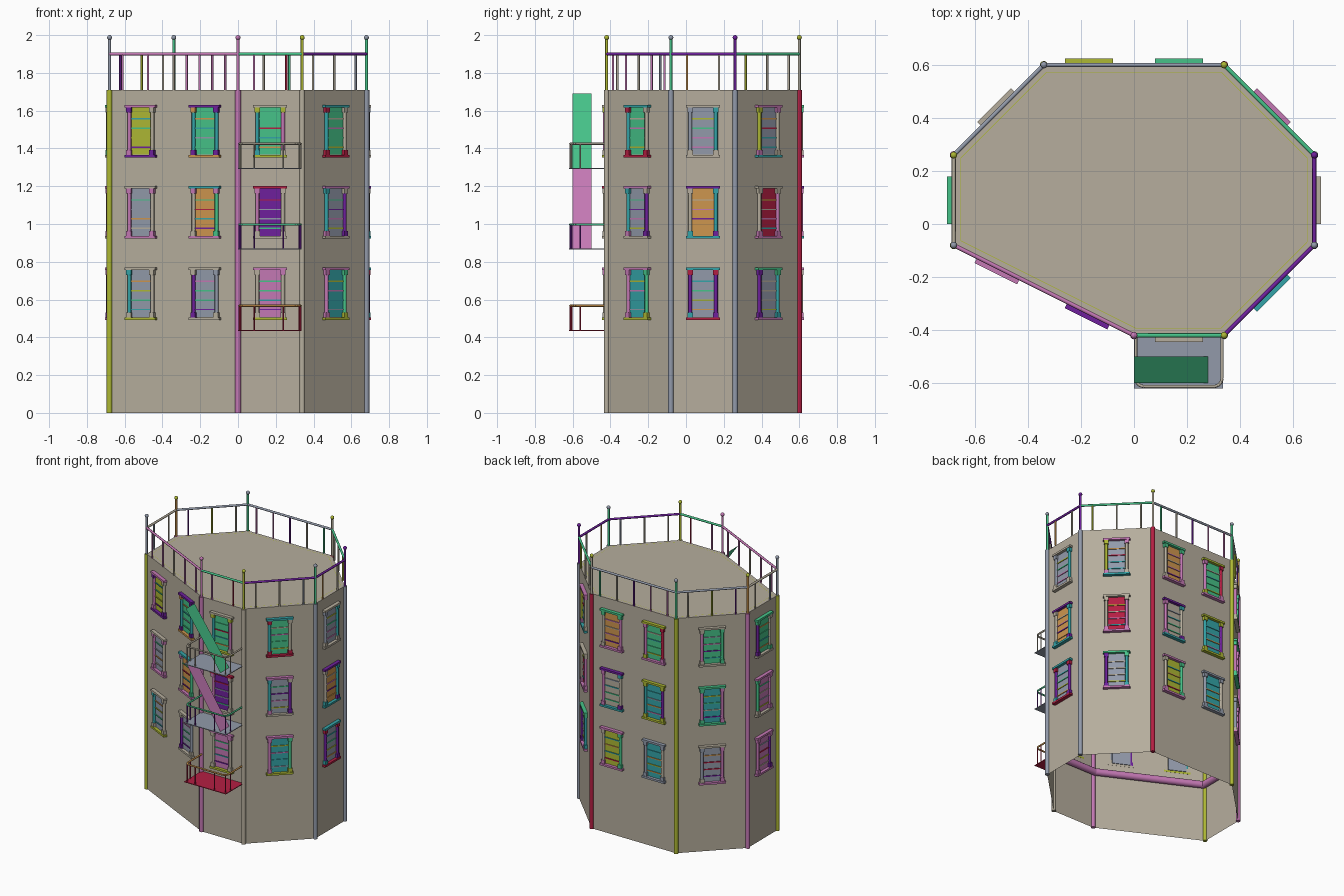
import bpy, bmesh, math, random
from mathutils import Matrix, Vector

random.seed(4)
if "Cube" in bpy.data.objects:
    bpy.data.objects.remove(bpy.data.objects["Cube"])


def linear(c):
    c /= 255
    return c / 12.92 if c < 0.04 else ((c + 0.055) / 1.055) ** 2.4


# Palette: one letter per colour
PALETTE = {
    "w": ("stone beige", 182, 174, 157), "o": ("olive", 174, 184, 52),
    "p": ("purple", 110, 32, 156), "t": ("teal", 52, 164, 168),
    "g": ("green", 70, 194, 136), "k": ("pink", 196, 120, 180),
    "a": ("orange", 206, 150, 78), "r": ("crimson", 180, 30, 66),
    "s": ("slate", 146, 154, 170),
}
KEYS = "".join(PALETTE)
MATS = []
for label, *rgb in PALETTE.values():
    m = bpy.data.materials.new(label)
    m.use_nodes = True
    colour = (*[linear(c) for c in rgb], 1)
    m.diffuse_color = colour
    m.node_tree.nodes["Principled BSDF"].inputs["Base Color"].default_value = colour
    MATS.append(m)


class Part:
    """Collects coloured primitives into one named object."""

    def __init__(self, name):
        self.name, self.bm = name, bmesh.new()

    def paint(self, verts, key):
        for f in {f for v in verts for f in v.link_faces}:
            f.material_index = KEYS.index(key)

    def box(self, frame, centre, size, key):
        mat = frame @ Matrix.Translation(centre) @ Matrix.Diagonal((*size, 1))
        self.paint(bmesh.ops.create_cube(self.bm, size=1, matrix=mat)["verts"], key)

    def rod(self, a, b, r, key, sides=8):
        a, b = Vector(a), Vector(b)
        turn = (b - a).to_track_quat("Z", "Y").to_matrix().to_4x4()
        res = bmesh.ops.create_cone(
            self.bm, cap_ends=True, segments=sides, radius1=r, radius2=r,
            depth=(b - a).length, matrix=Matrix.Translation((a + b) / 2) @ turn)
        self.paint(res["verts"], key)

    def ball(self, p, r, key):
        res = bmesh.ops.create_uvsphere(self.bm, u_segments=12, v_segments=8, radius=r,
                                        matrix=Matrix.Translation(p))
        self.paint(res["verts"], key)

    def face(self, points, key):
        vs = [self.bm.verts.new(p) for p in points]
        self.bm.faces.new(vs).material_index = KEYS.index(key)

    def finish(self, smooth=False):
        mesh = bpy.data.meshes.new(self.name)
        self.bm.to_mesh(mesh)
        self.bm.free()
        for m in MATS:
            mesh.materials.append(m)
        ob = bpy.data.objects.new(self.name, mesh)
        bpy.context.collection.objects.link(ob)
        if smooth:
            bpy.ops.object.select_all(action="DESELECT")
            ob.select_set(True)
            bpy.context.view_layer.objects.active = ob
            bpy.ops.object.shade_smooth_by_angle(angle=math.radians(50))


# Footprint, counter-clockwise from the left end of the long front wall
CORNERS = [Vector(c) for c in (
    (-.68, -.08, 0), (0, -.42, 0), (.34, -.42, 0), (.68, -.08, 0),
    (.68, .26, 0), (.34, .6, 0), (-.34, .6, 0), (-.68, .26, 0))]
EDGES = [(CORNERS[i], CORNERS[(i + 1) % 8]) for i in range(8)]
OUTWARD = [(b - a).normalized().cross(Vector((0, 0, 1))) for a, b in EDGES]
TOP, RAIL = 1.71, 1.9


def up(p, z):
    return Vector((p.x, p.y, z))


# Walls, open underneath, with a flat roof
walls = Part("walls")
for a, b in EDGES:
    walls.face([up(a, 0), up(b, 0), up(b, TOP), up(a, TOP)], "w")
walls.face([up(c, TOP) for c in CORNERS], "w")
bmesh.ops.remove_doubles(walls.bm, verts=walls.bm.verts, dist=.001)
walls.finish()

# Corner pipes
pipes = Part("corner_pipes")
for c, key in zip(CORNERS, "okwssrok"):
    pipes.rod(up(c, 0), up(c, TOP), .015, key, 12)
pipes.finish(True)

# Ring beams just inside the walls, one low and one under the roof
inner = [c - (OUTWARD[i - 1] + OUTWARD[i]) * .027 / (1 + OUTWARD[i - 1].dot(OUTWARD[i]))
         for i, c in enumerate(CORNERS)]
for name, z, key in (("lower_ring_beam", .41, "k"), ("upper_ring_beam", TOP - .024, "o")):
    ring = Part(name)
    for i, p in enumerate(inner):
        ring.rod(up(inner[i - 1], z), up(p, z), .0243, key, 12)
        ring.ball(up(p, z), .024, key)
    ring.finish(True)

# Roof railing: corner posts with balls, top rails, balusters
railing = Part("roof_railing")
for c, post, knob in zip(CORNERS, "skogpwga", "skosposo"):
    railing.rod(up(c, TOP), up(c, 1.98), .008, post)
    railing.ball(up(c, 1.987), .013, knob)
BALUSTERS = "kkwkk kr wws aw oww gwpkk wop ws".split()
for (a, b), key, spindles in zip(EDGES, "kgppgssw", BALUSTERS):
    railing.rod(up(a, RAIL), up(b, RAIL), .008, key)
    for i, spindle in enumerate(spindles):
        p = a.lerp(b, (i + .5) / len(spindles))
        railing.rod(up(p, TOP), up(p, RAIL), .006, spindle)
railing.finish(True)

# Windows: wall, position along it, then three storeys from the bottom up.
# Letters give lintel, sill, left column, right column and pane.
WINDOWS = [
    (0, .25, "wotws wkkws kpkwo"), (0, .75, "wwpss tkwga pattg"),
    (1, .5, "kowwk rwkwp wotkg"), (2, .5, "kokgt kwtps trtwg"),
    (3, .5, "trpps ptwta wwsts"), (4, .5, "gkpts wkwkr ktows"),
    (5, .25, "kkwgo ptkww gkwka"), (5, .75, "ssswt ootpt okkrg"),
    (6, .5, "wksks ggkkt wwkgg"), (7, .5, "kkkpk kwgkk gwpwg"),
]
panes, frames, columns = Part("window_panes"), Part("window_frames"), Part("window_columns")
for wall, t, storeys in WINDOWS:
    a, b = EDGES[wall]
    d, n = (b - a).normalized(), OUTWARD[wall]
    for row, (lintel, sill, left, right, pane) in enumerate(storeys.split()):
        # Local frame: x along the wall, y outward, z up from the sill
        at = up(a.lerp(b, t), .492 + .43 * row)
        f = Matrix.Translation(at) @ Matrix((
            (d.x, n.x, 0, 0), (d.y, n.y, 0, 0), (0, 0, 1, 0), (0, 0, 0, 1)))
        panes.box(f, (0, 0, .14), (.122, .01, .25), pane)
        for i in range(4):
            panes.box(f, (0, .006, .055 + .05 * i), (.116, .008, .007), random.choice(KEYS))
        frames.box(f, (0, .012, .007), (.18, .026, .014), sill)
        frames.box(f, (0, .012, .272), (.18, .026, .014), lintel)
        for x, key in ((-.068, left), (.068, right)):
            columns.rod(f @ Vector((x, .009, .01)), f @ Vector((x, .009, .27)), .0105, key)
            for z in (.027, .252):
                frames.box(f, (x, .01, z), (.028, .022, .027), random.choice((key, key, sill, lintel)))
panes.finish()
frames.finish()
columns.finish(True)

# Balconies with rounded rails
decks, rails = Part("balcony_decks"), Part("balcony_rails")
X0, X1, Y0, Y1, R, HIGH = .007, .332, -.42, -.613, .03, .13
for z, deck, rail, baluster in ((.437, "r", "a", "r"), (.867, "s", "g", "p"), (1.295, "s", "w", "w")):
    decks.box(Matrix(), (.168, -.52, z), (.336, .2, .005), deck)
    path = [(X0, Y0)]
    for cx, start in ((X0 + R, 180), (X1 - R, 270)):
        for i in range(5):
            ang = math.radians(start + 22.5 * i)
            path.append((cx + R * math.cos(ang), Y1 + R + R * math.sin(ang)))
    path.append((X1, Y0))
    for p, q in zip(path, path[1:]):
        rails.rod((*p, z + HIGH), (*q, z + HIGH), .006, rail)
    for x, y in ((.085, Y1), (.24, Y1), (X0, -.56), (X1, -.56), (X0 + .008, Y1 + .008), (X1 - .008, Y1 + .008)):
        rails.rod((x, y, z), (x, y, z + HIGH), .004, baluster)
decks.finish()
rails.finish(True)

# Sloping stair flights, thin sheets
stairs = Part("stair_flights")
for low, high, key in ((.867, 1.295, "k"), (1.295, 1.69, "g")):
    stairs.face([(.28, -.6, low), (.28, -.5, low), (0, -.5, high), (0, -.6, high)], key)
stairs.finish()
